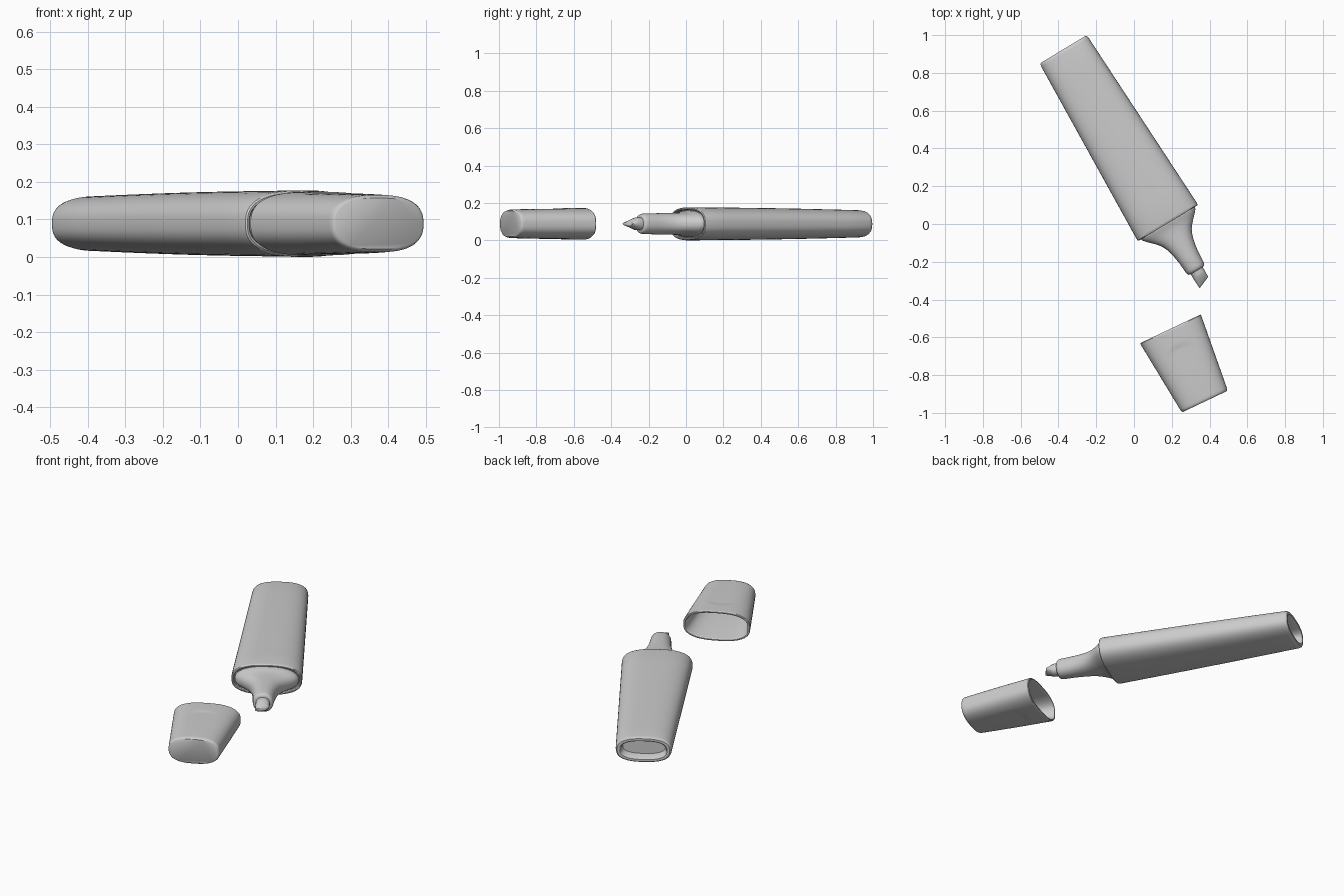
import bpy, bmesh, math
from mathutils import Vector

if "Cube" in bpy.data.objects:
    bpy.data.objects.remove(bpy.data.objects["Cube"])

Z_MID = 0.089
SEGS = 72


def frame(back, front):
    """Lengthwise and sideways directions of a part lying on the table."""
    axis = (Vector(front) - Vector(back)).normalized()
    return axis, Vector((-axis.y, axis.x))


def loft(name, origin, axis, side, rings, power, dent=None):
    """Skin superellipse rings (distance, half width, half height, slant)."""
    bm = bmesh.new()
    loops = []
    for ring in rings:
        s, a, b = ring[:3]
        slant = ring[3] if len(ring) > 3 else 0
        loop = []
        for i in range(SEGS):
            t = 2 * math.pi * i / SEGS
            c, d = math.cos(t), math.sin(t)
            u = a * math.copysign(abs(c) ** (2 / power), c)
            w = b * math.copysign(abs(d) ** (2 / power), d)
            l = s + slant * u
            if dent:
                w -= math.copysign(dent(u, l), w)
            p = Vector(origin) + axis * l + side * u
            loop.append(bm.verts.new((p.x, p.y, Z_MID + w)))
        loops.append(loop)
    for p, q in zip(loops, loops[1:]):
        for i in range(SEGS):
            j = (i + 1) % SEGS
            bm.faces.new((p[i], p[j], q[j], q[i]))
    bm.faces.new(loops[0])
    bm.faces.new(loops[-1])
    bmesh.ops.recalc_face_normals(bm, faces=bm.faces)
    me = bpy.data.meshes.new(name)
    bm.to_mesh(me)
    bm.free()
    ob = bpy.data.objects.new(name, me)
    bpy.context.collection.objects.link(ob)
    bpy.ops.object.select_all(action='DESELECT')
    ob.select_set(True)
    bpy.context.view_layer.objects.active = ob
    bpy.ops.object.shade_smooth_by_angle(angle=math.radians(38))
    return ob


# Marker body: tapered barrel, recessed at both ends with rounded rims
FRONT = (0.18, 0.005)
axis, side = frame((-0.375, 0.925), FRONT)
# side must point right so the chisel slants the proper way
L = 1.074
barrel = [(-L + 0.05, 0.112, 0.042), (-L + 0.008, 0.118, 0.048),
          (-L, 0.124, 0.054), (-L, 0.138, 0.066), (-L + 0.006, 0.144, 0.071),
          (-L + 0.02, 0.147, 0.073)]
for k in range(1, 8):
    f = k / 8
    barrel.append((-L + 0.02 + f * (L - 0.035), 0.147 + 0.039 * f,
                   0.073 + 0.015 * f + 0.003 * math.sin(math.pi * f)))
barrel += [(-0.015, 0.186, 0.0885), (-0.004, 0.185, 0.087), (0, 0.181, 0.083),
           (0, 0.176, 0.078), (-0.004, 0.172, 0.074), (-0.014, 0.171, 0.073)]
loft("barrel", FRONT, axis, side, barrel, 2.6)

# Flared nozzle
nozzle = [(-0.02, 0.168, 0.071), (0.0, 0.167, 0.070), (0.012, 0.162, 0.067),
          (0.026, 0.150, 0.063), (0.045, 0.131, 0.060), (0.067, 0.110, 0.059),
          (0.092, 0.091, 0.058), (0.125, 0.076, 0.058), (0.165, 0.066, 0.057),
          (0.21, 0.059, 0.056), (0.27, 0.055, 0.055), (0.283, 0.053, 0.053),
          (0.291, 0.048, 0.048), (0.294, 0.041, 0.041)]
loft("nozzle", FRONT, axis, side, nozzle, 2.2)

# Chisel writing tip
tip = [(0.27, 0.037, 0.035), (0.315, 0.037, 0.034), (0.322, 0.037, 0.033, -0.1),
       (0.364, 0.035, 0.012, -0.4), (0.368, 0.033, 0.007, -0.4)]
loft("writing_tip", FRONT, axis, side, tip, 2.2)

# Hollow cap, with a shallow finger dent on top and bottom
OPEN = (0.1925, -0.555)
axis, side = frame(OPEN, (0.375, -0.94))
C = 0.426


def finger_dent(u, s):
    if not 0.08 < s < C - 0.03 or abs(u) > 0.085:
        return 0
    start = 0.09 + 5 * u * u
    rise = min(max((s - start) / 0.02, 0), 1)
    fade = max(0, 1 - (s - 0.09) / 0.27)
    return 0.004 * rise * fade * math.cos(u / 0.085 * math.pi / 2)


shell = [(C - 0.03, 0.115, 0.058), (0.01, 0.163, 0.073), (0.002, 0.166, 0.075),
         (0, 0.168, 0.077), (0, 0.175, 0.082), (0.004, 0.178, 0.085)]
for k in range(1, 40):
    f = k / 40
    shell.append((0.004 + f * (C - 0.016), 0.178 - 0.042 * f,
                  0.085 - 0.009 * f + 0.002 * math.sin(math.pi * f)))
shell += [(C - 0.012, 0.136, 0.076), (C - 0.004, 0.133, 0.073), (C, 0.127, 0.068)]
cap = loft("cap", OPEN, axis, side, shell, 2.6,
           lambda u, s: finger_dent(u, s))
